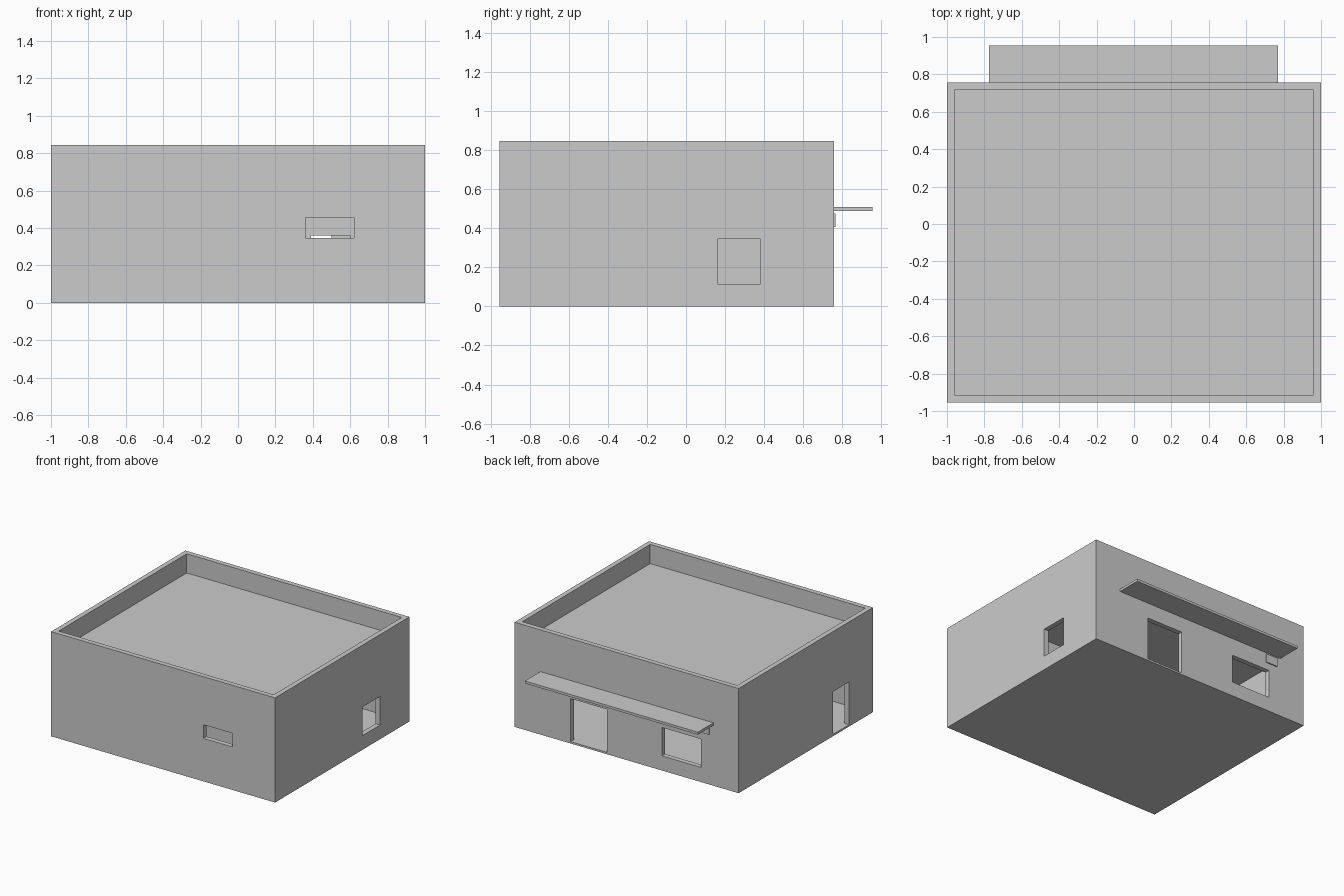
import bpy

if "Cube" in bpy.data.objects:
    bpy.data.objects.remove(bpy.data.objects["Cube"])


def box(name, x, y, z):
    """Axis-aligned box from (min, max) ranges."""
    bpy.ops.mesh.primitive_cube_add(size=1, location=(sum(x) / 2, sum(y) / 2, sum(z) / 2))
    ob = bpy.context.object
    ob.name = name
    ob.scale = (x[1] - x[0], y[1] - y[0], z[1] - z[0])
    bpy.ops.object.transform_apply(location=False, rotation=False, scale=True)
    return ob


W, FRONT, BACK, H, T = 1.0, -0.955, 0.757, 0.845, 0.04
FLOOR, CEILING, ROOF = 0.015, 0.64, 0.69
PART = (-0.39, -0.35)          # partition wall between the rooms
IN_X = (-W + T, W - T)
IN_Y = (FRONT + T, BACK - T)

# Solid house block, hollowed out below
house = box("house_shell", (-W, W), (FRONT, BACK), (0, H))

cuts = {
    # volumes
    "roof_recess": (IN_X, IN_Y, (ROOF, H + 0.1)),
    "front_room": (IN_X, (IN_Y[0], PART[0]), (FLOOR, CEILING)),
    "back_room": (IN_X, (PART[1], IN_Y[1]), (FLOOR, CEILING)),
    # openings
    "inner_door": ((0.39, 0.60), (PART[0] - 0.02, PART[1] + 0.02), (FLOOR, 0.36)),
    "front_window": ((0.36, 0.62), (FRONT - 0.05, FRONT + 0.06), (0.347, 0.457)),
    "right_window": ((W - 0.06, W + 0.05), (0.16, 0.382), (0.115, 0.345)),
    "left_door": ((-W - 0.05, -W + 0.06), (-0.65, -0.446), (FLOOR, 0.36)),
    "back_door": ((0.175, 0.50), (BACK - 0.06, BACK + 0.05), (FLOOR, 0.362)),
    "back_window": ((-0.665, -0.315), (BACK - 0.06, BACK + 0.05), (0.118, 0.347)),
}
for name, dims in cuts.items():
    cutter = box(name + "_cutter", *dims)
    cutter.hide_render = True
    mod = house.modifiers.new(name, 'BOOLEAN')
    mod.operation = 'DIFFERENCE'
    mod.solver = 'EXACT'
    mod.object = cutter

# Apply the cuts, then drop the cutters
bpy.ops.object.select_all(action='DESELECT')
bpy.context.view_layer.objects.active = house
house.select_set(True)
for mod in list(house.modifiers):
    bpy.ops.object.modifier_apply(modifier=mod.name)
for name in cuts:
    bpy.data.objects.remove(bpy.data.objects[name + "_cutter"])

# Canopy over the back door and window
box("back_canopy", (-0.775, 0.77), (BACK, 0.955), (0.488, 0.508))

# Small wall plate beside the back window
box("wall_plate", (-0.74, -0.635), (BACK, 0.766), (0.405, 0.475))
